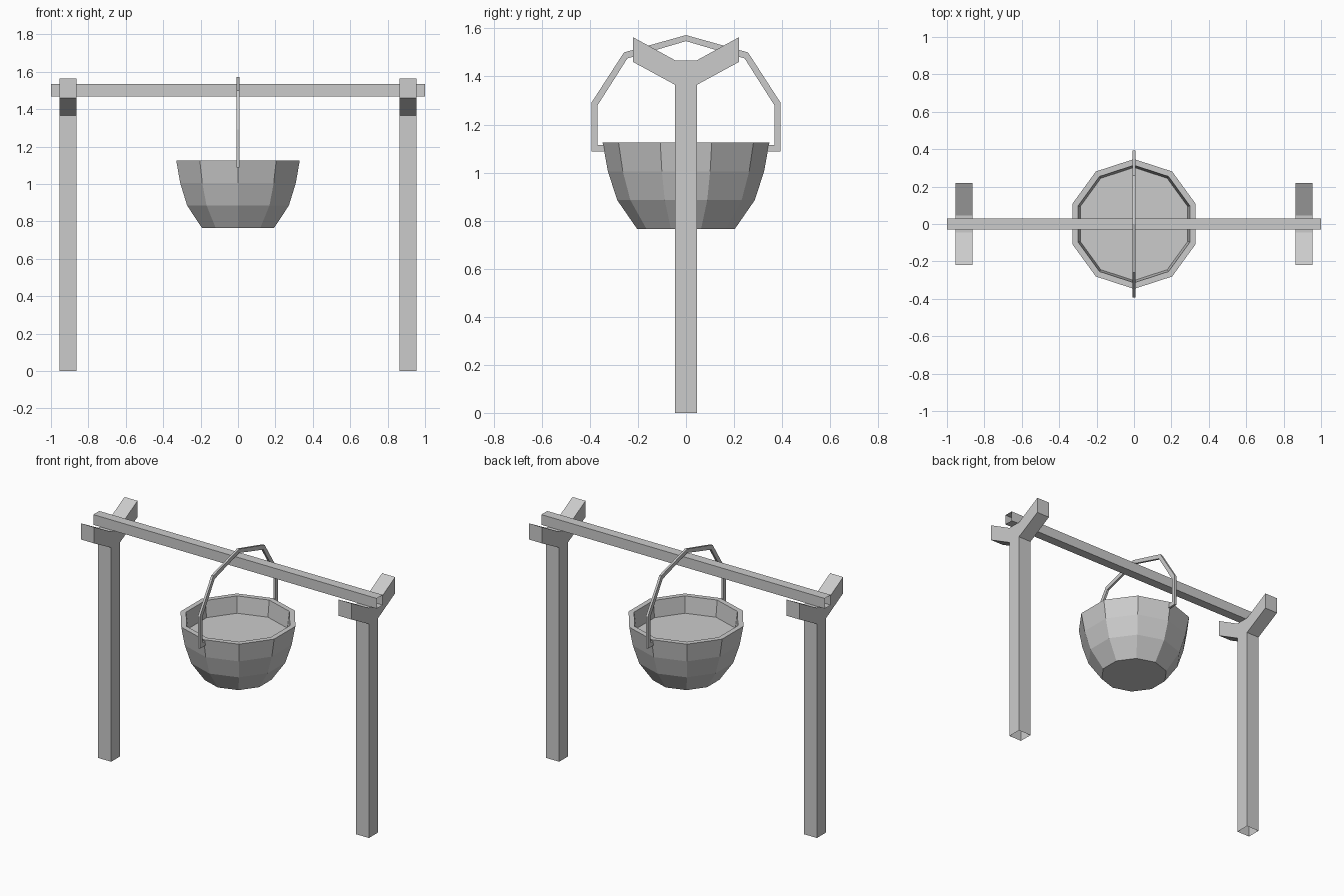
import bpy
import bmesh
import math

cube = bpy.data.objects.get("Cube")
if cube:
    bpy.data.objects.remove(cube, do_unlink=True)

grey = bpy.data.materials.new("plain grey")
grey.use_nodes = True
colour = (0.6, 0.6, 0.6, 1)
grey.diffuse_color = colour
grey.node_tree.nodes["Principled BSDF"].inputs["Base Color"].default_value = colour


def finish(name, bm):
    """Turn a bmesh into a flat-shaded grey object."""
    mesh = bpy.data.meshes.new(name)
    bm.to_mesh(mesh)
    bm.free()
    mesh.materials.append(grey)
    obj = bpy.data.objects.new(name, mesh)
    bpy.context.collection.objects.link(obj)
    return obj


def extrude_profile(name, half, x0, x1, open_test=None):
    """Mirror a half outline (y, z) across y = 0 and extrude it along x."""
    outline = half + [(-y, z) for y, z in reversed(half) if y > 0]
    bm = bmesh.new()
    face = bm.faces.new([bm.verts.new((x0, y, z)) for y, z in outline])
    result = bmesh.ops.extrude_face_region(bm, geom=[face], use_keep_orig=True)
    moved = [v for v in result["geom"] if isinstance(v, bmesh.types.BMVert)]
    bmesh.ops.translate(bm, verts=moved, vec=(x1 - x0, 0, 0))
    bmesh.ops.recalc_face_normals(bm, faces=bm.faces)
    if open_test:
        bm.normal_update()
        hollow = [f for f in bm.faces if open_test(f)]
        bmesh.ops.delete(bm, geom=hollow, context="FACES_ONLY")
    return finish(name, bm)


# Forked posts, open at the foot
fork = [(0.045, 0), (0.045, 1.365), (0.22, 1.46), (0.22, 1.563), (0.045, 1.467)]
for name, side in (("left_post", 1), ("right_post", -1)):
    extrude_profile(name, fork, side * 0.863, side * 0.955,
                    lambda f: f.calc_center_median().z < 0.01)

# Crossbeam resting in the forks, open at the ends
extrude_profile("crossbeam", [(0.03, 1.469), (0.03, 1.534)], -1, 1,
                lambda f: abs(f.normal.x) > 0.9)

# Bail handle with hooked ends entering the rim
handle = [(0, 1.572), (0.258, 1.5), (0.394, 1.29), (0.394, 1.087), (0.335, 1.087),
          (0.335, 1.115), (0.368, 1.115), (0.368, 1.28), (0.244, 1.475), (0, 1.547)]
extrude_profile("handle", handle, -0.007, 0.007)

# Ten-sided pot: outer wall from the base up, rim, then inner wall down to the contents
SIDES = 10
profile = [(0.203, 0.765), (0.286, 0.885), (0.325, 1.005), (0.347, 1.125),
           (0.314, 1.125), (0.302, 1.02)]
bm = bmesh.new()
rings = []
for r, z in profile:
    angles = [math.pi / 2 + math.tau * i / SIDES for i in range(SIDES)]
    rings.append([bm.verts.new((r * math.cos(a), r * math.sin(a), z)) for a in angles])
for low, high in zip(rings, rings[1:]):
    for i in range(SIDES):
        j = (i + 1) % SIDES
        bm.faces.new((low[i], low[j], high[j], high[i]))
bm.faces.new(list(reversed(rings[0])))
bm.faces.new(rings[-1])
finish("pot", bm)
